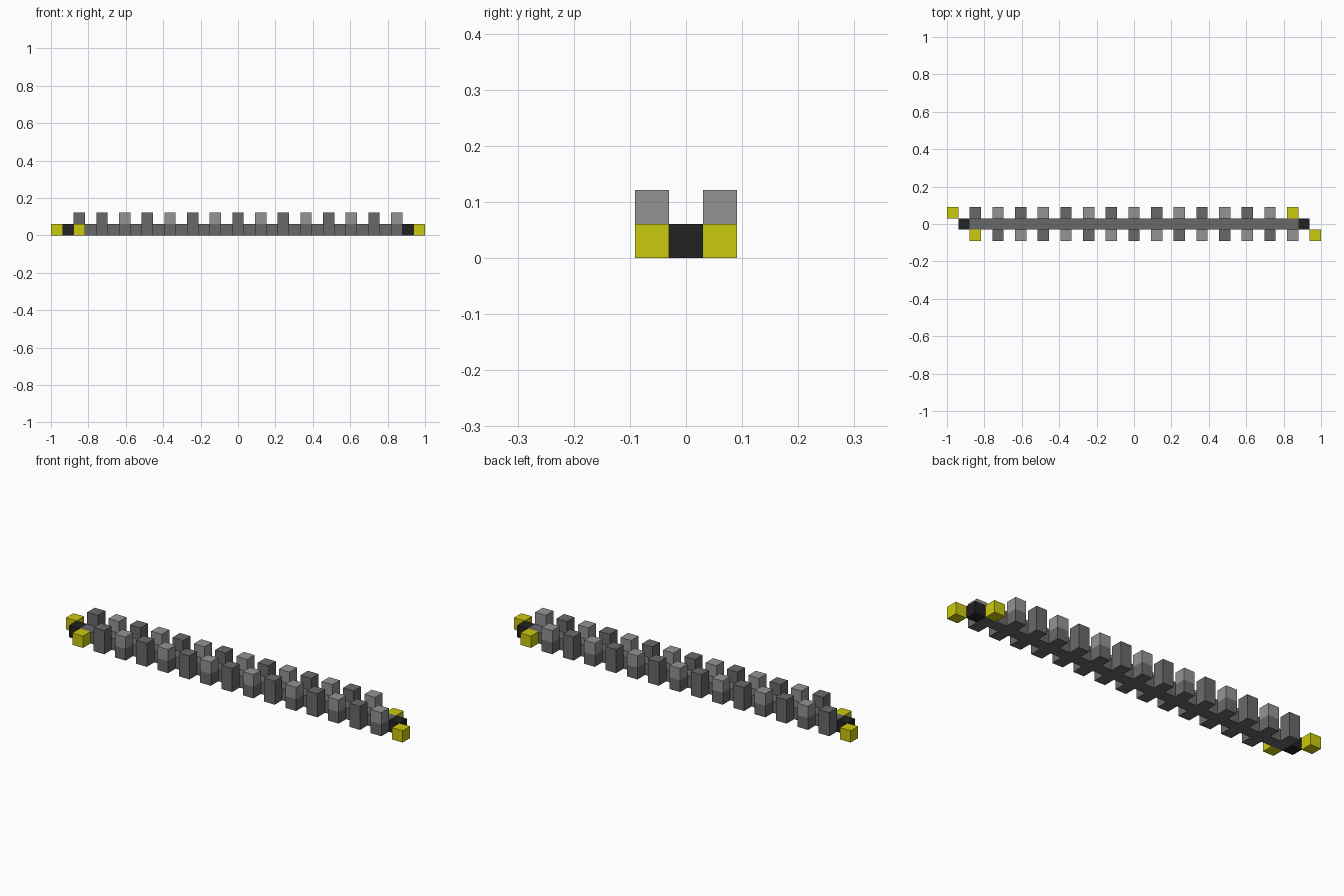
import bpy

if "Cube" in bpy.data.objects:
    bpy.data.objects.remove(bpy.data.objects["Cube"])

U = 2 / 33          # block size: the model is 33 blocks long, 3 deep, 2 high


def material(name, rgb):
    m = bpy.data.materials.new(name)
    m.diffuse_color = (*rgb, 1)
    m.use_nodes = True
    m.node_tree.nodes["Principled BSDF"].inputs["Base Color"].default_value = m.diffuse_color
    return m


DARK = material("dark grey", (0.141, 0.141, 0.141))
LIGHT = material("light grey", (0.296, 0.296, 0.296))
BLACK = material("black", (0.016, 0.016, 0.016))
YELLOW = material("yellow", (0.59, 0.59, 0.004))


def block(name, i, row, level, mat, length=1, height=1):
    """Box at block column i, row -1/0/1 (front/middle/back), given level."""
    bpy.ops.mesh.primitive_cube_add(
        size=1, location=((i + length / 2) * U - 1, row * U, (level + height / 2) * U))
    ob = bpy.context.object
    ob.name = name
    ob.scale = (length * U, U, height * U)
    bpy.ops.object.transform_apply(location=False, rotation=False, scale=True)
    ob.data.materials.append(mat)


# Central spine with a black block at each end
block("spine", 2, 0, 0, DARK, length=29)
for i in (1, 31):
    block("end_block", i, 0, 0, BLACK)

# Yellow corner blocks, diagonally opposite around each black block
for i, row in ((0, 1), (2, -1), (30, 1), (32, -1)):
    block("corner_block", i, row, 0, YELLOW)

# Two rows of side posts, alternately all dark or dark with a light cap
for row, start in ((-1, 4), (1, 2)):
    for n in range(14):
        i = start + 2 * n
        if n % 2 == 0:
            block("dark_post", i, row, 0, DARK, height=2)
        else:
            block("post_base", i, row, 0, DARK)
            block("post_cap", i, row, 1, LIGHT)
